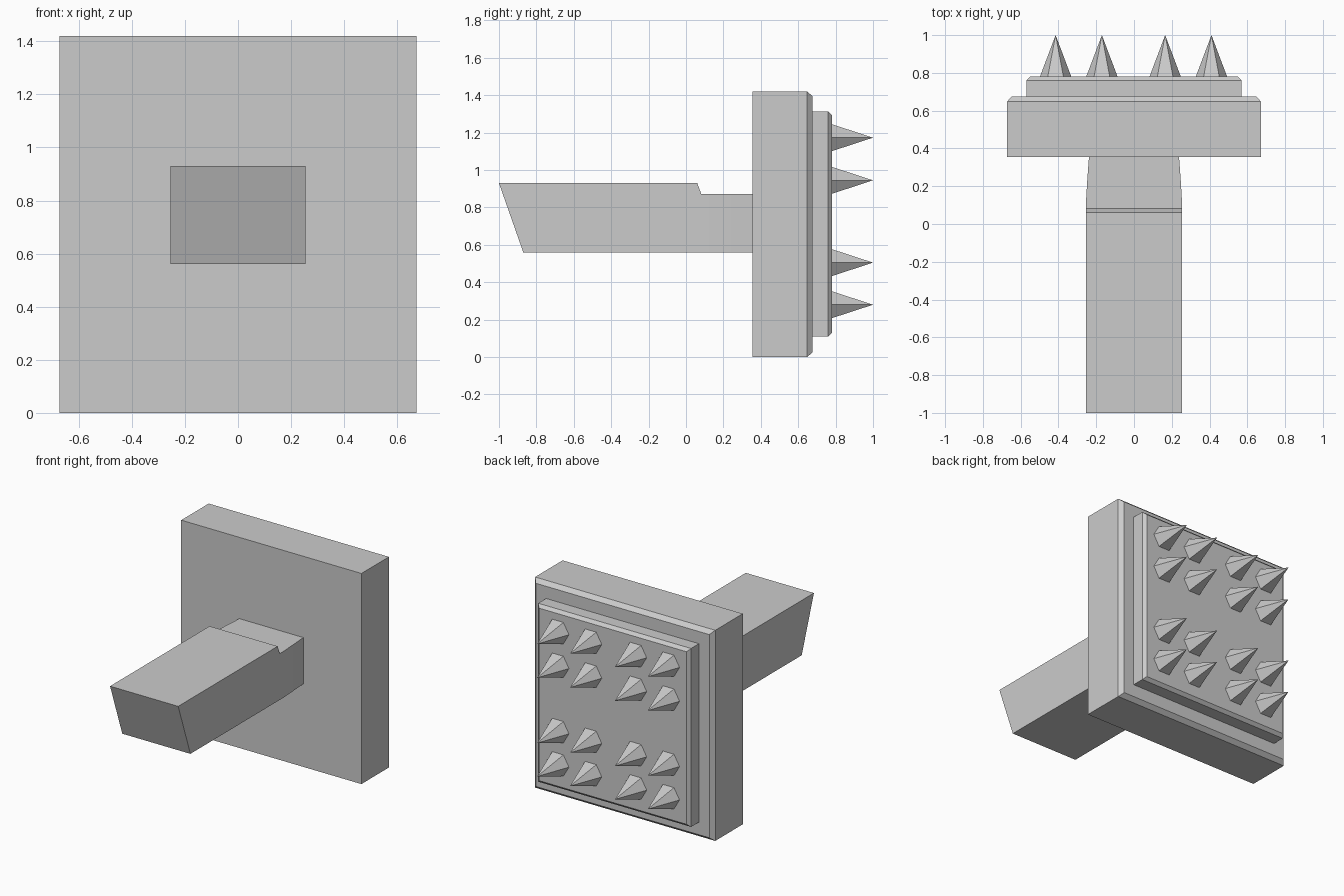
import bpy, bmesh, math

if "Cube" in bpy.data.objects:
    bpy.data.objects.remove(bpy.data.objects["Cube"])


def make_object(name, bm):
    bmesh.ops.recalc_face_normals(bm, faces=bm.faces)
    mesh = bpy.data.meshes.new(name)
    bm.to_mesh(mesh)
    bm.free()
    obj = bpy.data.objects.new(name, mesh)
    bpy.context.collection.objects.link(obj)
    return obj


def loft(name, rings):
    """Skin a row of four-cornered rings and cap both ends."""
    bm = bmesh.new()
    rows = [[bm.verts.new(p) for p in ring] for ring in rings]
    for a, b in zip(rows, rows[1:]):
        for i in range(4):
            j = (i + 1) % 4
            bm.faces.new((a[i], a[j], b[j], b[i]))
    bm.faces.new(rows[0])
    bm.faces.new(rows[-1])
    return make_object(name, bm)


def plate(name, half_x, z0, z1, y0, y_chamfer, y1, inset):
    """Square slab with a chamfer around its back face."""
    def ring(y, d):
        return [(-half_x + d, y, z0 + d), (half_x - d, y, z0 + d),
                (half_x - d, y, z1 - d), (-half_x + d, y, z1 - d)]
    return loft(name, [ring(y0, 0), ring(y_chamfer, 0), ring(y1, inset)])


# Head slab and raised striking pad
plate("head_block", 0.672, 0.0, 1.42, 0.355, 0.648, 0.676, 0.025)
plate("striking_pad", 0.57, 0.11, 1.313, 0.67, 0.76, 0.78, 0.02)

# Handle: slanted free end, top notch, slight taper into the head
# (top y, top z, bottom y, half width)
stations = [(-1.0, 0.93, -0.87, 0.254), (0.06, 0.93, 0.06, 0.254),
            (0.082, 0.872, 0.082, 0.254), (0.12, 0.872, 0.12, 0.254),
            (0.24, 0.872, 0.24, 0.247), (0.36, 0.872, 0.36, 0.238)]
loft("handle", [[(-w, yb, 0.56), (w, yb, 0.56), (w, yt, zt), (-w, yt, zt)]
                for yt, zt, yb, w in stations])

# Spikes: four by four six-sided cones
for row, z in enumerate((0.28, 0.505, 0.945, 1.173)):
    for col, x in enumerate((-0.415, -0.17, 0.165, 0.41)):
        bm = bmesh.new()
        tip = bm.verts.new((0, 0.22, 0))
        base = [bm.verts.new((0.083 * math.cos(i * math.pi / 3), 0,
                              0.083 * math.sin(i * math.pi / 3)))
                for i in range(6)]
        for i in range(6):
            bm.faces.new((base[i], base[(i + 1) % 6], tip))
        bm.faces.new(base)
        spike = make_object(f"spike_{row}_{col}", bm)
        spike.location = (x, 0.78, z)
